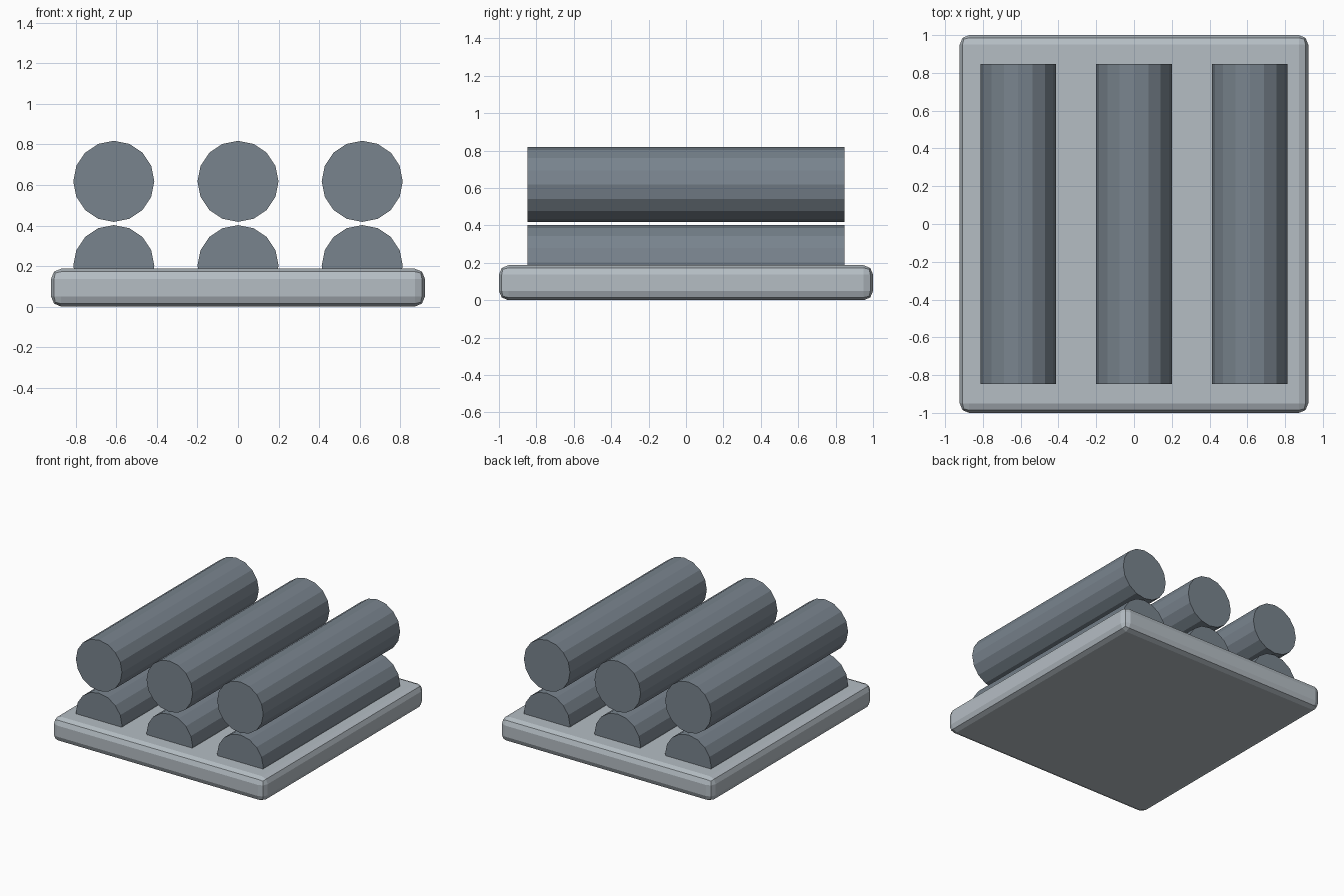
import bpy, math

if "Cube" in bpy.data.objects:
    bpy.data.objects.remove(bpy.data.objects["Cube"])

RADIUS, SIDES, LENGTH = 0.2, 16, 1.696


def material(name, color):
    mat = bpy.data.materials.new(name)
    mat.diffuse_color = (*color, 1)
    mat.use_nodes = True
    mat.node_tree.nodes["Principled BSDF"].inputs["Base Color"].default_value = mat.diffuse_color
    return mat


light_metal = material("light_metal", (0.46, 0.51, 0.55))
dark_metal = material("dark_metal", (0.19, 0.23, 0.27))

# Base slab with rounded edges
bpy.ops.mesh.primitive_cube_add(size=1, location=(0, 0, 0.0935))
base = bpy.context.object
base.name = "base_slab"
base.scale = (1.845, 2.0, 0.187)
bpy.ops.object.transform_apply(location=False, rotation=False, scale=True)
base.data.materials.append(light_metal)
bevel = base.modifiers.new("rounded_edges", 'BEVEL')
bevel.width = 0.05
bevel.segments = 2


def rod(name, x, z):
    bpy.ops.mesh.primitive_cylinder_add(vertices=SIDES, radius=RADIUS, depth=LENGTH,
                                        location=(x, 0, z),
                                        rotation=(math.pi / 2, 0, 0))
    obj = bpy.context.object
    obj.name = name
    obj.data.materials.append(dark_metal)


# Two layers of three rods, the lower layer half sunk into the slab
for layer, z in (("lower", 0.202), ("upper", 0.618)):
    for side, x in (("left", -0.613), ("middle", 0), ("right", 0.613)):
        rod(f"{layer}_{side}_rod", x, z)
